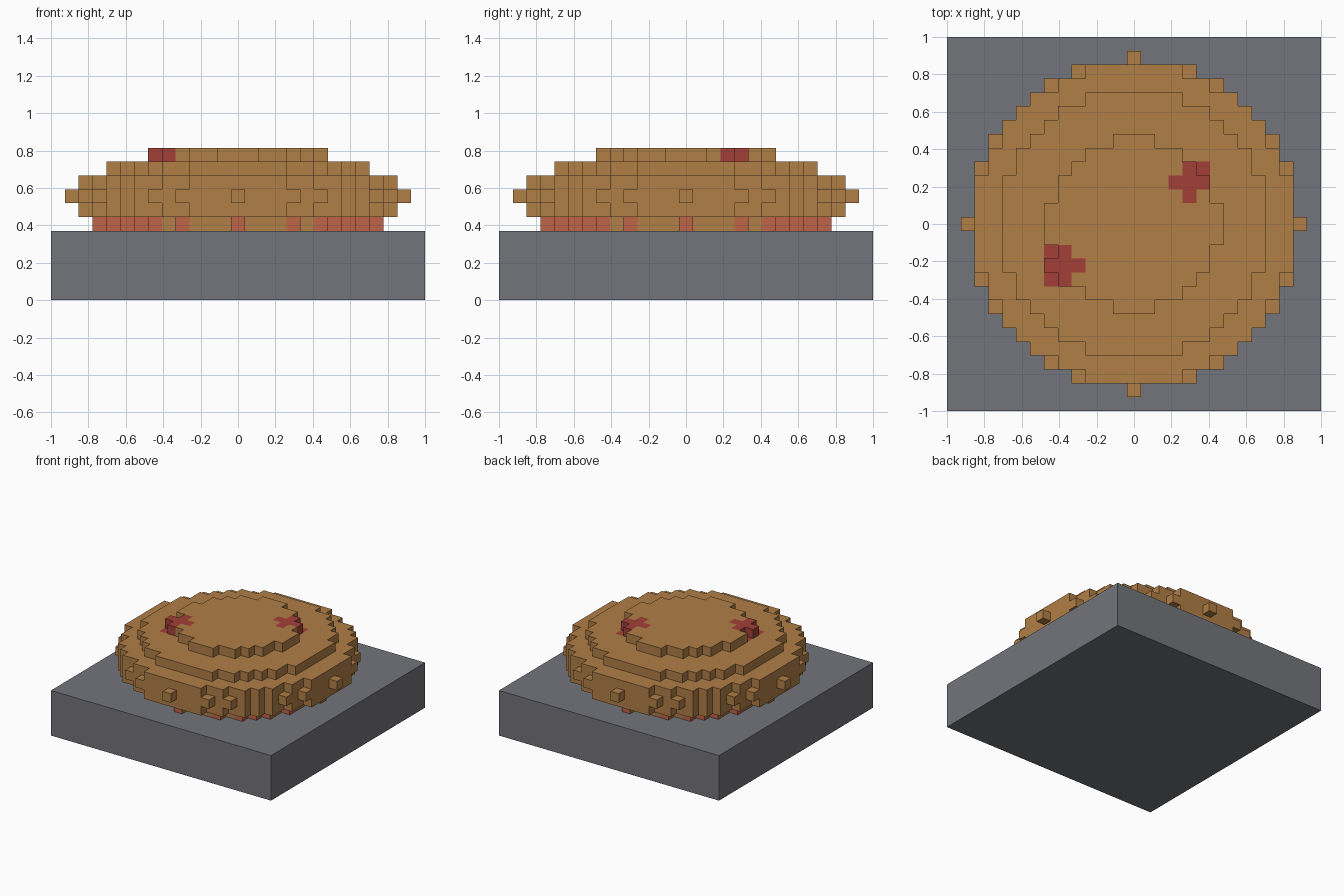
import bpy
import bmesh
from mathutils import Vector

cube = bpy.data.objects.get("Cube")
if cube:
    bpy.data.objects.remove(cube, do_unlink=True)

U = 2 / 27            # edge of one block
BASE = 5              # plinth height in blocks
MID = BASE + 2        # block layer at the widest part of the crust


def material(name, rgb):
    m = bpy.data.materials.new(name)
    m.use_nodes = True
    m.diffuse_color = (*rgb, 1)
    m.node_tree.nodes["Principled BSDF"].inputs["Base Color"].default_value = (*rgb, 1)
    return m


grey = material("slate grey", (0.174, 0.178, 0.198))
brown = material("crust brown", (0.434, 0.209, 0.061))
salmon = material("filling salmon", (0.527, 0.127, 0.065))
red = material("berry red", (0.366, 0.051, 0.039))


def finish(name, bm, mat):
    mesh = bpy.data.meshes.new(name)
    bm.to_mesh(mesh)
    bm.free()
    mesh.materials.append(mat)
    ob = bpy.data.objects.new(name, mesh)
    bpy.context.collection.objects.link(ob)
    return ob


def blocks(name, cells, solid, mat):
    """Mesh only the block faces that are not covered by another block."""
    bm = bmesh.new()
    for c in cells:
        centre = Vector((c[0], c[1], c[2] + 0.5))
        for axis in range(3):
            for sign in (-1, 1):
                n = Vector((0, 0, 0))
                n[axis] = sign
                nb = tuple(c[i] + int(n[i]) for i in range(3))
                if nb in solid or nb[2] < BASE:
                    continue
                a = Vector((0, 0, 0))
                a[(axis + 1) % 3] = 0.5
                b = n.cross(a)
                mid = centre + n * 0.5
                bm.faces.new([bm.verts.new((mid + p) * U)
                              for p in (a + b, b - a, -a - b, a - b)])
    bmesh.ops.remove_doubles(bm, verts=bm.verts, dist=U * 0.01)
    return finish(name, bm, mat)


# Square plinth
bm = bmesh.new()
bmesh.ops.create_cube(bm, size=1)
bmesh.ops.scale(bm, vec=(2, 2, BASE * U), verts=bm.verts)
bmesh.ops.translate(bm, vec=(0, 0, BASE * U / 2), verts=bm.verts)
finish("plinth", bm, grey)

# Block regions: flattened ball, filling disc and two round spots
grid = [(x, y, z) for x in range(-13, 14) for y in range(-13, 14)
        for z in range(BASE, BASE + 6)]
ball = {c for c in grid
        if (c[0]**2 + c[1]**2) / 144 + (c[2] - MID)**2 / 3.5**2 <= 1}
disc = {c for c in grid if c[2] == BASE and c[0]**2 + c[1]**2 <= 100}
spots = {c for c in grid for sx, sy in ((-5, -3), (4, 3))
         if (c[0] - sx)**2 + (c[1] - sy)**2 + (c[2] - MID - 2)**2 <= 2}
solid = ball | disc | spots

blocks("crust", ball - spots, solid, brown)
blocks("filling", disc - ball, solid, salmon)
blocks("berry_spots", spots, solid, red)
